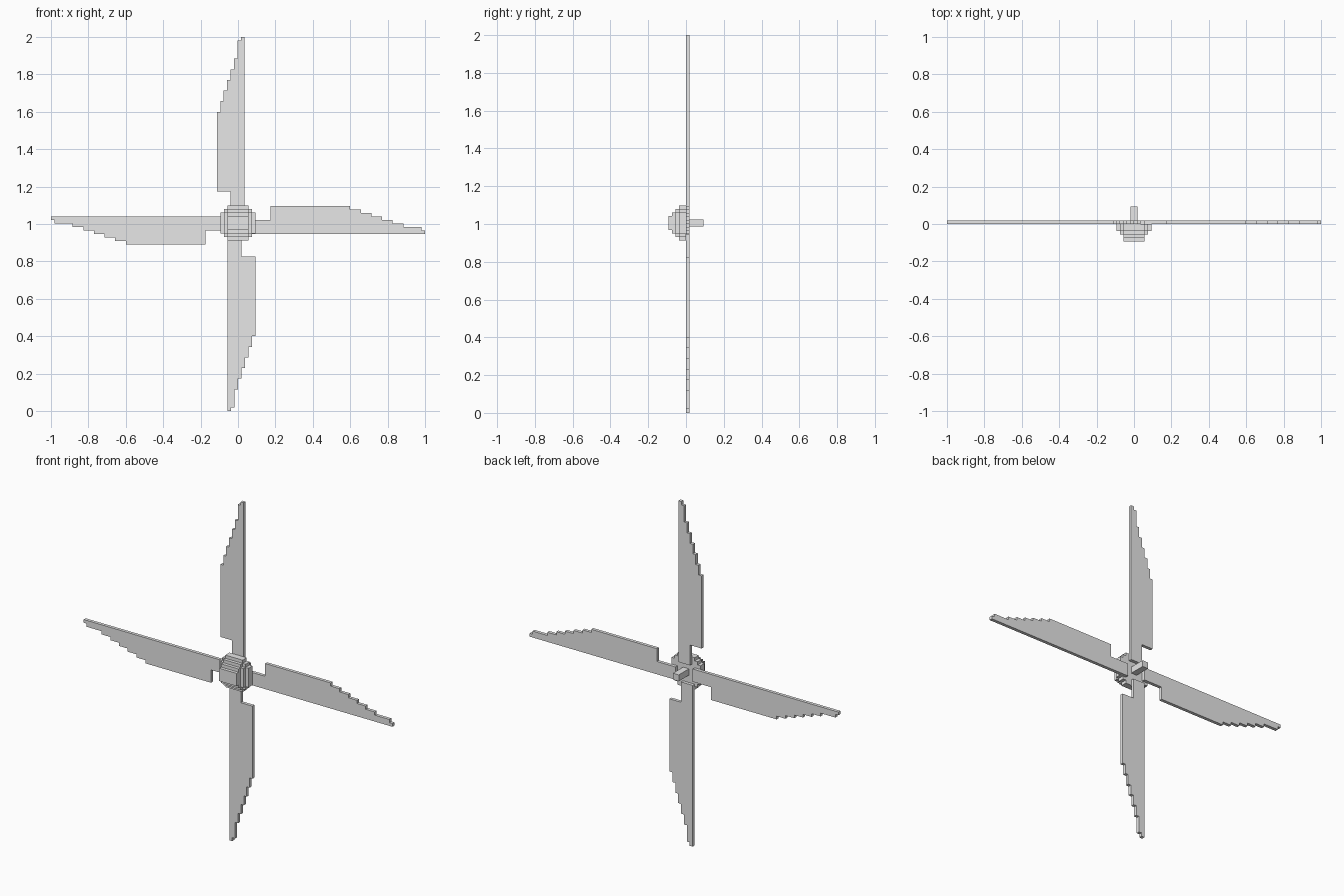
import bpy, bmesh

if "Cube" in bpy.data.objects:
    bpy.data.objects.remove(bpy.data.objects["Cube"])

U = 0.0187          # step unit of the blocky style
CZ = 1.005          # height of the hub axis

grey = bpy.data.materials.new("light grey")
grey.diffuse_color = (0.8, 0.8, 0.8, 1)
grey.use_nodes = True
grey.node_tree.nodes["Principled BSDF"].inputs["Base Color"].default_value = grey.diffuse_color


def prism(name, outline, y0, y1):
    """Extrude an (x, z) outline from y0 to y1."""
    bm = bmesh.new()
    face = bm.faces.new([bm.verts.new((x, y0, z)) for x, z in outline])
    ext = bmesh.ops.extrude_face_region(bm, geom=[face])
    verts = [g for g in ext["geom"] if isinstance(g, bmesh.types.BMVert)]
    bmesh.ops.translate(bm, verts=verts, vec=(0, y1 - y0, 0))
    bmesh.ops.recalc_face_normals(bm, faces=bm.faces)
    me = bpy.data.meshes.new(name)
    bm.to_mesh(me)
    bm.free()
    me.materials.append(grey)
    ob = bpy.data.objects.new(name, me)
    bpy.context.collection.objects.link(ob)
    return ob


def stepped(quarter):
    """Mirror a corner staircase (running from +x to +z) into a full outline."""
    q1 = [(x * U, z * U) for x, z in quarter]
    q2 = [(-x, z) for x, z in reversed(q1)]
    q3 = [(-x, -z) for x, z in q1]
    q4 = [(x, -z) for x, z in reversed(q1)]
    return [(x, z + CZ) for x, z in q1 + q2 + q3 + q4]


# Blade profile: distance along the blade and width from its straight edge
def blade_profile(start):
    pts = [(start, 0), (1.0, 0)]
    ends = [1.0, 0.98, 0.885, 0.827, 0.77, 0.715, 0.657, 0.6]
    for i, d in enumerate(ends):
        pts.append((d, (i + 1) * U))
        nxt = ends[i + 1] if i + 1 < len(ends) else 0.175
        pts.append((nxt, (i + 1) * U))
    return pts + [(0.175, 4 * U), (start, 4 * U)]


# Four blades, each a quarter turn from the last, ending on the hub's back face
L, R, B, T = -0.056, 0.036, 0.947, 1.04
blade = blade_profile(3 * U)
prism("blade_top", [(R - w, 1 + d) for d, w in blade], 0, U)
prism("blade_right", [(d, B + w) for d, w in blade], 0, U)
prism("blade_bottom", [(L + w, 1 - d) for d, w in blade], 0, U)
prism("blade_left", [(-d, T - w) for d, w in blade], 0, U)

# Hub: stepped layers that shrink toward the front
prism("hub_base", stepped([(5, 3), (4, 3), (4, 4), (3, 4), (3, 5)]), 0, -2 * U)
prism("hub_middle", stepped([(4, 3), (3, 3), (3, 4)]), -2 * U, -3 * U)
prism("hub_front", stepped([(3, 3)]), -3 * U, -4 * U)
prism("hub_nose", stepped([(3, 2)]), -4 * U, -5 * U)

# Shaft behind the hub
prism("shaft", stepped([(1, 1)]), 0, 5 * U)
